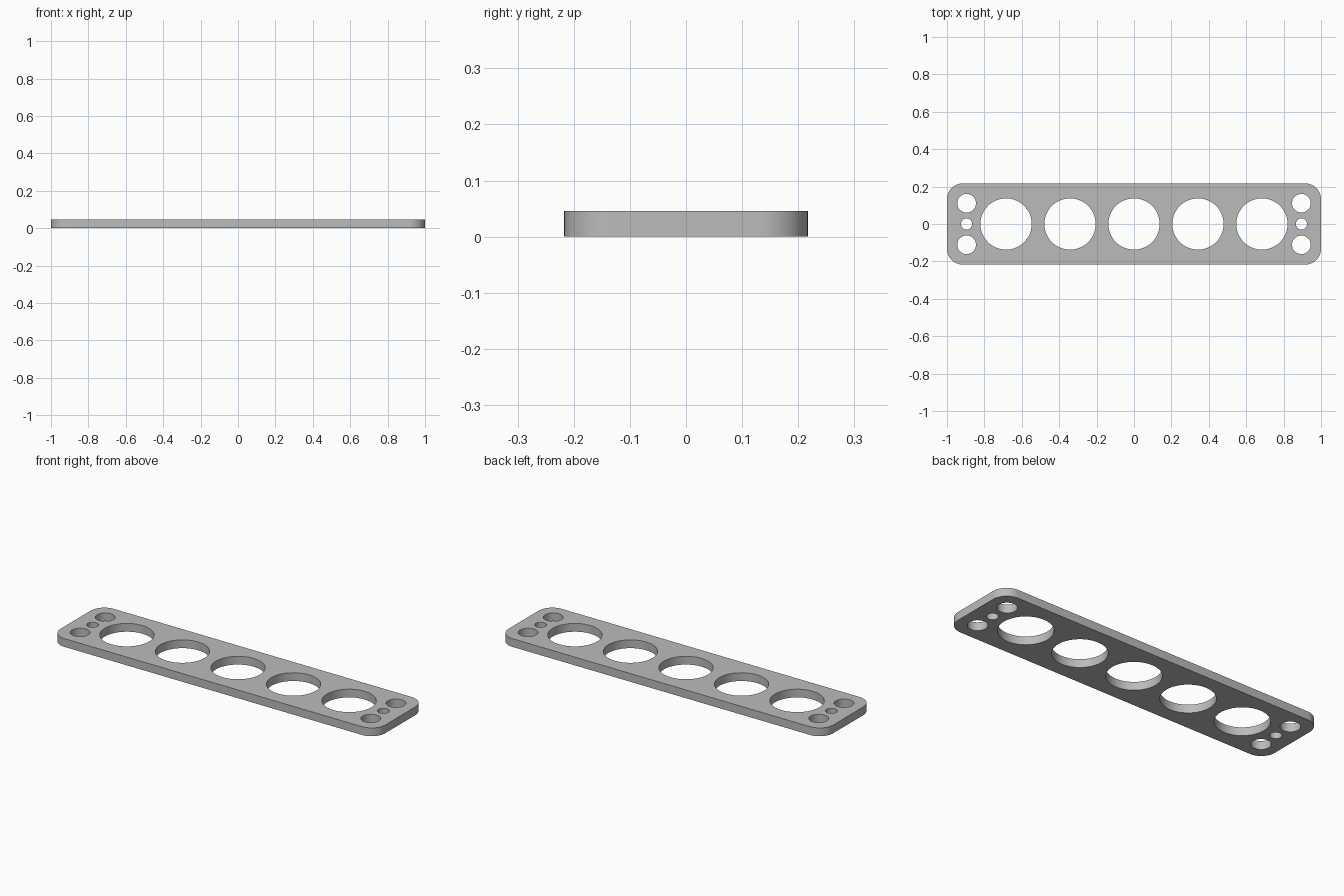
import bpy
import bmesh
from math import cos, sin, pi

cube = bpy.data.objects.get("Cube")
if cube:
    bpy.data.objects.remove(cube, do_unlink=True)

HALF_X, HALF_Y, THICK, CORNER = 1.0, 0.217, 0.046, 0.085


def arc(cx, cy, r, start, sweep, n):
    return [(cx + r * cos(start + sweep * i / n), cy + r * sin(start + sweep * i / n))
            for i in range(n + 1)]


def circle(cx, cy, r, n=64):
    return arc(cx, cy, r, 0, 2 * pi, n)[:-1]


# Rounded outline, one arc per corner
outline = []
for k, (sx, sy) in enumerate([(1, 1), (-1, 1), (-1, -1), (1, -1)]):
    outline += arc(sx * (HALF_X - CORNER), sy * (HALF_Y - CORNER), CORNER, k * pi / 2, pi / 2, 16)

# Five large holes in a row, then three mounting holes at each end
loops = [outline]
loops += [circle(0.342 * i, 0, 0.137) for i in range(-2, 3)]
for side in (-1, 1):
    loops += [circle(side * 0.895, y, r, 48) for y, r in [(0.111, 0.05), (0, 0.03), (-0.111, 0.05)]]

# Filled flat profile extruded to the plate thickness
curve = bpy.data.curves.new("plate_profile", "CURVE")
curve.dimensions = "2D"
curve.fill_mode = "BOTH"
curve.extrude = THICK / 2
for points in loops:
    spline = curve.splines.new("POLY")
    spline.points.add(len(points) - 1)
    for p, (x, y) in zip(spline.points, points):
        p.co = (x, y, 0, 1)
    spline.use_cyclic_u = True
profile = bpy.data.objects.new("plate_profile", curve)
bpy.context.collection.objects.link(profile)
bpy.context.view_layer.update()
mesh = bpy.data.meshes.new_from_object(profile.evaluated_get(bpy.context.evaluated_depsgraph_get()))
bpy.data.objects.remove(profile, do_unlink=True)

# Weld the caps to the walls and rest the plate on the ground
bm = bmesh.new()
bm.from_mesh(mesh)
bmesh.ops.remove_doubles(bm, verts=bm.verts, dist=0.0001)
bmesh.ops.recalc_face_normals(bm, faces=bm.faces)
bmesh.ops.translate(bm, verts=bm.verts, vec=(0, 0, THICK / 2))
bm.to_mesh(mesh)
bm.free()
plate = bpy.data.objects.new("perforated_plate", mesh)
bpy.context.collection.objects.link(plate)

# Plain grey finish
grey = bpy.data.materials.new("plain_grey")
grey.use_nodes = True
color = (0.5, 0.5, 0.5, 1)
grey.diffuse_color = color
grey.node_tree.nodes["Principled BSDF"].inputs["Base Color"].default_value = color
mesh.materials.clear()
mesh.materials.append(grey)

bpy.ops.object.select_all(action="DESELECT")
plate.select_set(True)
bpy.context.view_layer.objects.active = plate
bpy.ops.object.shade_smooth_by_angle(angle=pi / 6)
